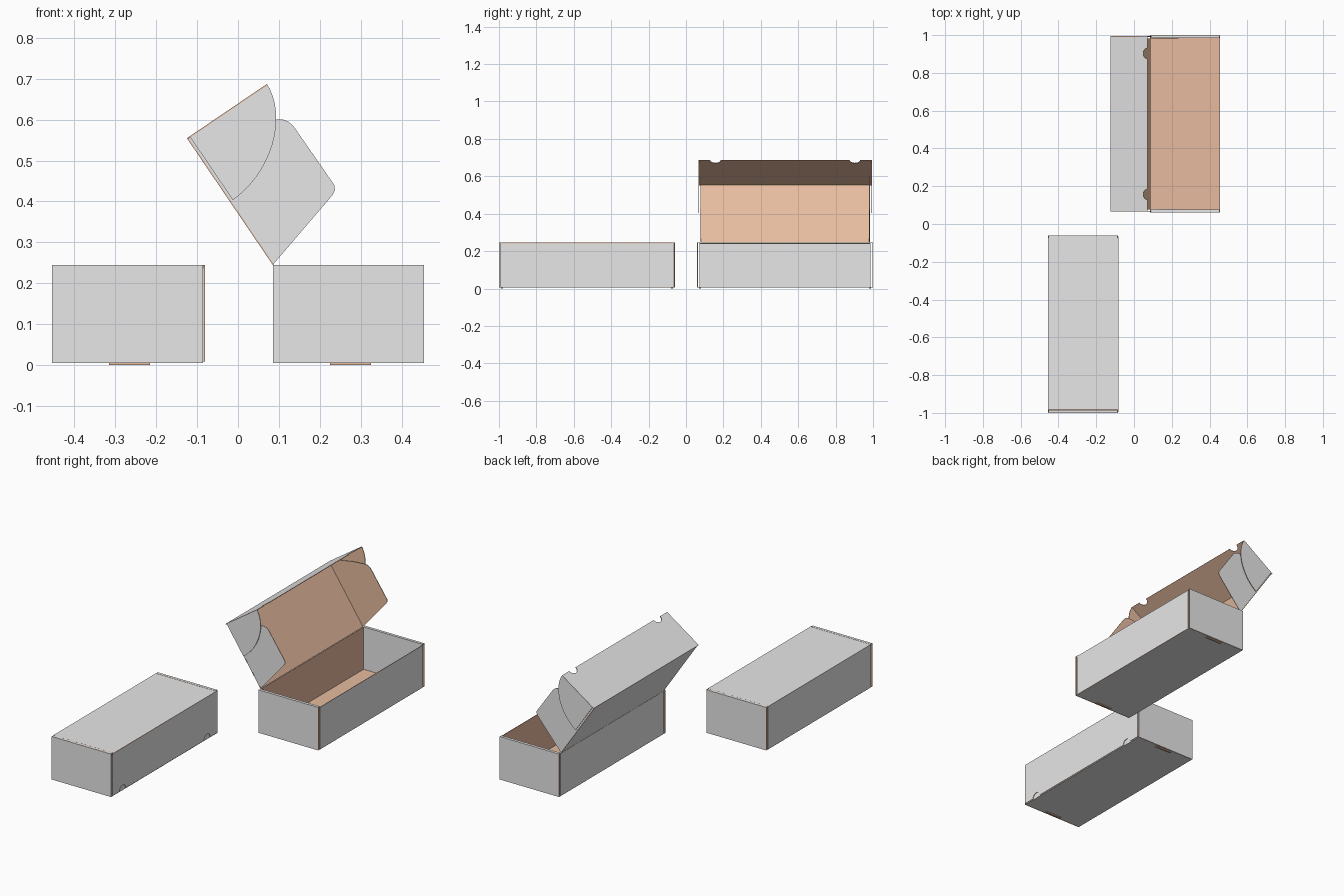
import bpy, bmesh, math
from mathutils import Vector

if "Cube" in bpy.data.objects:
    bpy.data.objects.remove(bpy.data.objects["Cube"])


def material(name, rgb):
    m = bpy.data.materials.new(name)
    m.use_nodes = True
    m.diffuse_color = (*rgb, 1)
    bsdf = m.node_tree.nodes["Principled BSDF"]
    bsdf.inputs["Base Color"].default_value = (*rgb, 1)
    bsdf.inputs["Roughness"].default_value = 0.8
    return m


GREY = material("outer_grey", (0.8, 0.8, 0.8))
KRAFT = material("inner_kraft", (0.8, 0.5, 0.35))

X, Y, Z = Vector((1, 0, 0)), Vector((0, 1, 0)), Vector((0, 0, 1))
THICK = 0.003
DEPTH, HEIGHT, BASE = 0.37, 0.245, 0.005
END, WALL, INNER, LID, TUCK = 0.47, 0.457, 0.457, 0.453, 0.464
LID_LEN, TUCK_LEN = 0.374, 0.236


def sheet(name, points, origin, a, b, inward):
    """Board cut to an outline: grey outside, kraft inside and on the rim."""
    bm = bmesh.new()
    outer = [bm.verts.new(origin + a * p + b * q) for p, q in points]
    inner = [bm.verts.new(v.co + inward * THICK) for v in outer]
    bm.faces.new(outer)
    bm.faces.new(inner[::-1]).material_index = 1
    n = len(outer)
    for i in range(n):
        j = (i + 1) % n
        bm.faces.new((outer[j], outer[i], inner[i], inner[j])).material_index = 1
    bmesh.ops.recalc_face_normals(bm, faces=bm.faces)
    me = bpy.data.meshes.new(name)
    bm.to_mesh(me)
    bm.free()
    for m in (GREY, KRAFT):
        me.materials.append(m)
    ob = bpy.data.objects.new(name, me)
    bpy.context.collection.objects.link(ob)
    return ob


def rect(a0, a1, b0, b1):
    return [(a0, b0), (a1, b0), (a1, b1), (a0, b1)]


def tuck_outline():
    """Front flap with two thumb notches in its free edge."""
    pts = [(-TUCK, 0), (TUCK, 0), (TUCK, TUCK_LEN)]
    for c in (0.373, -0.373):
        for i in range(13):
            t = math.pi * i / 12
            pts.append((c + 0.028 * math.cos(t), TUCK_LEN - 0.026 * math.sin(t)))
    return pts + [(-TUCK, TUCK_LEN)]


def ear_outline():
    """Quarter-round ear on each end of the front flap."""
    pts = [(LID_LEN, 0.008)]
    for i in range(17):
        t = math.pi / 2 * i / 16
        pts.append((LID_LEN - 0.188 * math.cos(t) ** 1.08,
                    0.008 + (TUCK_LEN - 0.008) * math.sin(t) ** 1.08))
    return pts


LID_FLAP = [(0, 0), (0.059, 0.215), (0.066, 0.228), (0.077, 0.234),
            (0.253, 0.232), (0.268, 0.228), (0.28, 0.22), (0.294, 0.199),
            (0.326, 0.142), (0.359, 0.068), (LID_LEN, 0)]


def mailer(label, x0, yc, u, v):
    base = Vector((x0, yc, 0))

    # Floor, back and front walls
    sheet(label + "_floor", rect(0, DEPTH, -END + 0.004, END - 0.004),
          base + Z * BASE, X, Y, Z)
    sheet(label + "_back_wall", rect(-WALL, WALL, BASE, HEIGHT - 0.001),
          base, Y, Z, X)
    sheet(label + "_front_wall", rect(-WALL, WALL, BASE, HEIGHT - 0.004),
          base + X * DEPTH, Y, Z, -X)

    # Double end walls, folded over the top, and their locking tabs
    for s, side in ((-1, "near"), (1, "far")):
        name = label + "_" + side
        sheet(name + "_end_wall", rect(0, DEPTH, BASE, HEIGHT),
              base + Y * s * END, X, Z, -Y * s)
        sheet(name + "_end_fold", rect(0.002, DEPTH - 0.002, INNER - THICK, END - 0.001),
              base + Z * (HEIGHT + 0.0003), X, Y * s, -Z)
        sheet(name + "_end_lining", rect(0.004, DEPTH - 0.004, BASE + THICK, HEIGHT - 0.001),
              base + Y * s * (INNER - THICK), X, Z, Y * s)
        tab = sheet(name + "_lock_tab", rect(0.14, 0.24, 0.449, 0.46),
                    base, X, Y * s, Z * 2)
        tab.data.materials[0] = KRAFT

    # Lid, tuck flap and the flaps hanging from their ends
    hinge = base + Z * HEIGHT
    sheet(label + "_lid", rect(0, LID_LEN, -LID, LID), hinge, u, Y, v)
    sheet(label + "_tuck_flap", tuck_outline(), hinge + u * LID_LEN, Y, v, -u)
    for s, side in ((-1, "near"), (1, "far")):
        name = label + "_" + side
        sheet(name + "_lid_flap", LID_FLAP, hinge + Y * s * (LID - 0.0005), u, v, -Y * s)
        sheet(name + "_tuck_ear", ear_outline(), hinge + Y * s * TUCK, u, v, -Y * s)


# Closed box in front, open box behind
mailer("closed_box", -0.455, -0.53, X, -Z)
lean = math.atan2(0.31, -0.21)
mailer("open_box", 0.085, 0.53,
       Vector((math.cos(lean), 0, math.sin(lean))),
       Vector((math.sin(lean), 0, -math.cos(lean))))
